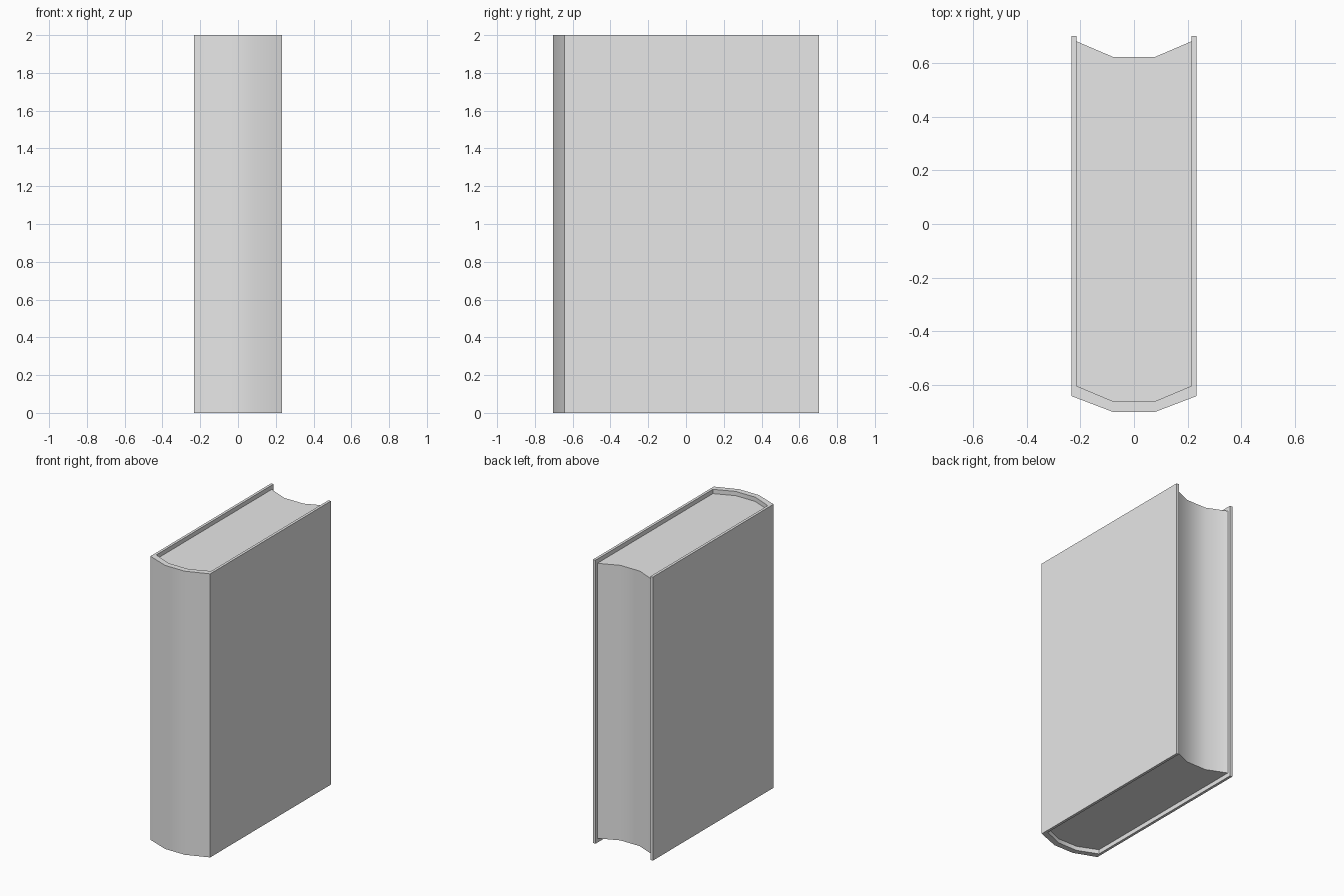
import bpy
import bmesh
from math import radians

if "Cube" in bpy.data.objects:
    bpy.data.objects.remove(bpy.data.objects["Cube"], do_unlink=True)

HEIGHT = 2.0
RECESS = 0.03

grey = bpy.data.materials.new("light_grey")
grey.use_nodes = True
colour = (0.8, 0.8, 0.8, 1)
grey.diffuse_color = colour
grey.node_tree.nodes["Principled BSDF"].inputs["Base Color"].default_value = colour


def mirrored(half):
    """Close a right-hand half outline by mirroring it across x = 0."""
    return half + [(-x, y) for x, y in reversed(half)]


def extrude_outline(name, outline, bottom, top):
    """Raise a plan outline into a solid with sharp corners and soft curves."""
    bm = bmesh.new()
    face = bm.faces.new([bm.verts.new((x, y, bottom)) for x, y in outline])
    raised = bmesh.ops.extrude_face_region(bm, geom=[face], use_keep_orig=True)
    verts = [v for v in raised["geom"] if isinstance(v, bmesh.types.BMVert)]
    bmesh.ops.translate(bm, verts=verts, vec=(0, 0, top - bottom))
    bmesh.ops.recalc_face_normals(bm, faces=bm.faces)
    mesh = bpy.data.meshes.new(name)
    bm.to_mesh(mesh)
    bm.free()
    mesh.materials.append(grey)
    obj = bpy.data.objects.new(name, mesh)
    bpy.context.collection.objects.link(obj)
    bpy.ops.object.select_all(action="DESELECT")
    obj.select_set(True)
    bpy.context.view_layer.objects.active = obj
    bpy.ops.object.shade_smooth_by_angle(angle=radians(30))
    return obj


# Half outlines, from the spine centre towards the back
spine_outer = [(0.076, -0.703), (0.233, -0.643)]
spine_inner = [(0.076, -0.663), (0.214, -0.605)]
board_end = [(0.233, 0.703), (0.214, 0.703)]
fore_edge = [(0.214, 0.682), (0.076, 0.623)]

# Cover: both boards and the rounded spine as one wrap
cover_half = spine_outer + board_end + spine_inner[::-1]
extrude_outline("cover", mirrored(cover_half), 0, HEIGHT)

# Page block: rounded at the spine, hollow at the fore edge, set in at both ends
extrude_outline("page_block", mirrored(spine_inner + fore_edge), RECESS, HEIGHT - RECESS)
